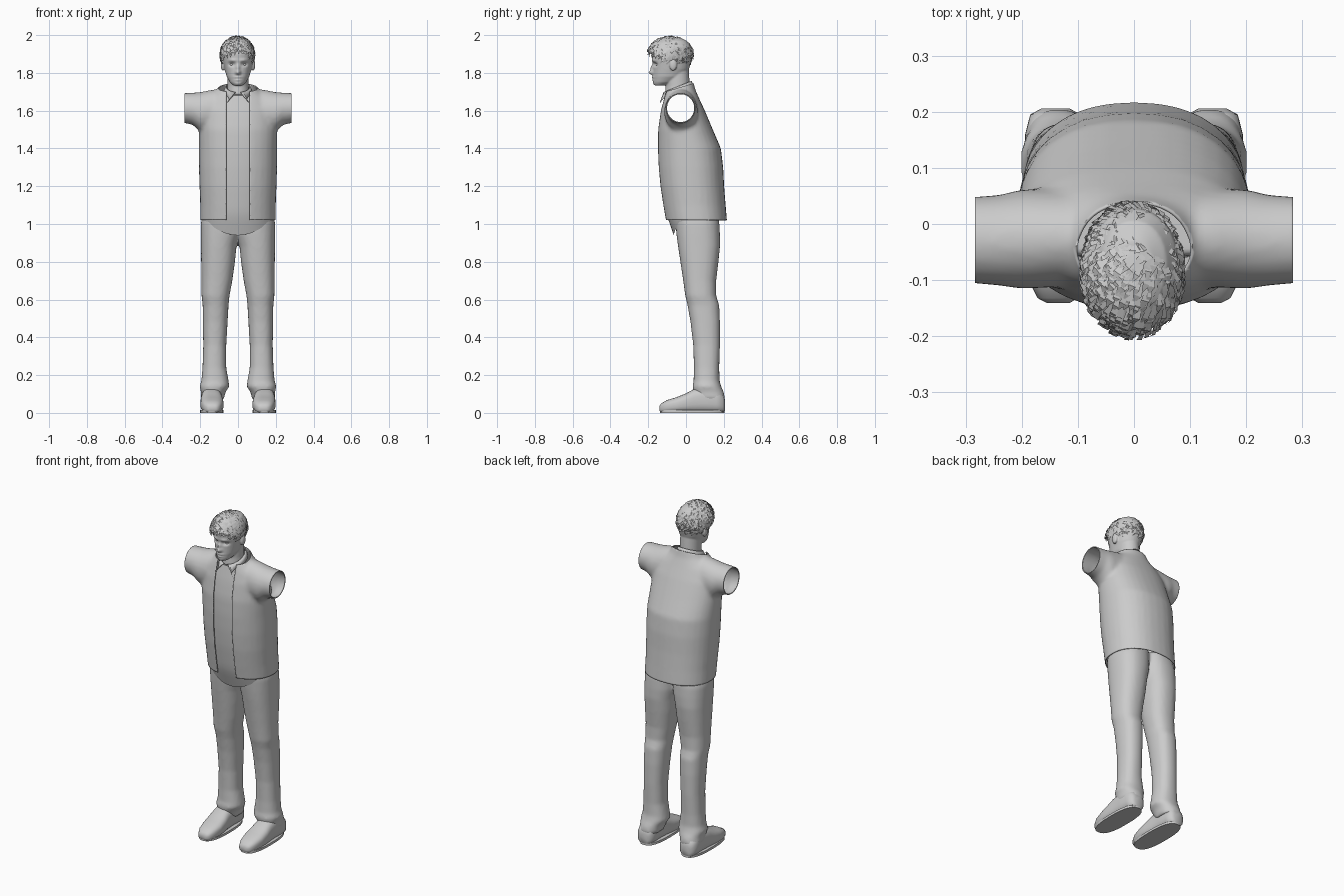
import bpy, bmesh, math, random
from mathutils import Vector, Matrix

random.seed(4)
cube = bpy.data.objects.get("Cube")
if cube:
    bpy.data.objects.remove(cube)

grey = bpy.data.materials.new("plain grey")
grey.use_nodes = True
grey.diffuse_color = (0.6, 0.6, 0.6, 1)
grey.node_tree.nodes["Principled BSDF"].inputs["Base Color"].default_value = (0.6, 0.6, 0.6, 1)


def loft(bm, axis, rings, power=2.0, n=32):
    """Closed body through rings of (position, u0, u1, v0, v1) along an axis."""
    loops = []
    for t, u0, u1, v0, v1 in rings:
        loop = []
        for i in range(n):
            a = math.tau * i / n
            c, s = math.cos(a), math.sin(a)
            u = math.copysign(abs(c) ** (2 / power), c) * (u1 - u0) / 2 + (u0 + u1) / 2
            v = math.copysign(abs(s) ** (2 / power), s) * (v1 - v0) / 2 + (v0 + v1) / 2
            p = [u, v]
            p.insert(axis, t)
            loop.append(bm.verts.new(p))
        loops.append(loop)
    for a, b in zip(loops, loops[1:]):
        for i in range(n):
            j = (i + 1) % n
            bm.faces.new((a[i], a[j], b[j], b[i]))
    bm.faces.new(loops[0])
    bm.faces.new(loops[-1])


def ball(bm, centre, radii):
    m = Matrix.Translation(centre) @ Matrix.Diagonal((*radii, 1))
    bmesh.ops.create_uvsphere(bm, u_segments=32, v_segments=20, radius=1, matrix=m)


def make(name, bm, angle=50, fix_normals=True):
    if fix_normals:
        bmesh.ops.recalc_face_normals(bm, faces=bm.faces)
    mesh = bpy.data.meshes.new(name)
    bm.to_mesh(mesh)
    bm.free()
    mesh.materials.append(grey)
    ob = bpy.data.objects.new(name, mesh)
    bpy.context.collection.objects.link(ob)
    bpy.ops.object.select_all(action='DESELECT')
    ob.select_set(True)
    bpy.context.view_layer.objects.active = ob
    bpy.ops.object.shade_smooth_by_angle(angle=math.radians(angle))
    return ob


def blend(bm, voxel, rounds):
    """Fuse overlapping bodies into one soft skin and return it for editing."""
    ob = make("blend", bm)
    r = ob.modifiers.new("fuse", 'REMESH')
    r.mode, r.voxel_size = 'VOXEL', voxel
    s = ob.modifiers.new("soften", 'SMOOTH')
    s.factor, s.iterations = 0.5, rounds
    mesh = bpy.data.meshes.new_from_object(ob.evaluated_get(bpy.context.evaluated_depsgraph_get()))
    out = bmesh.new()
    out.from_mesh(mesh)
    bpy.data.objects.remove(ob)
    bpy.data.meshes.remove(mesh)
    return out


def cut(bm, point, normal, clear=True):
    bmesh.ops.bisect_plane(bm, geom=bm.verts[:] + bm.edges[:] + bm.faces[:], dist=1e-5,
                           plane_co=point, plane_no=normal, clear_outer=clear)


# Jacket: torso and short sleeves, hollow, open at front, neck, hem and arms
TORSO = [(0.96, .20, -.10, .218), (1.02, .20, -.112, .217), (1.1, .20, -.126, .21),
         (1.2, .204, -.141, .202), (1.3, .207, -.15, .197), (1.4, .208, -.154, .185),
         (1.5, .208, -.152, .142), (1.6, .2, -.137, .1), (1.66, .17, -.122, .072),
         (1.71, .11, -.112, .05), (1.77, .075, -.10, .035)]
SLEEVE = [(.05, -.10, .06, 1.5, 1.71), (.13, -.112, .062, 1.48, 1.712),
          (.2, -.116, .062, 1.49, 1.698), (.24, -.11, .052, 1.525, 1.695),
          (.31, -.104, .047, 1.54, 1.692)]
bm = bmesh.new()
loft(bm, 2, [(z, -w, w, f, b) for z, w, f, b in TORSO], 2.25)
for side in (1, -1):
    loft(bm, 0, [(side * r[0], *r[1:]) for r in SLEEVE])
bm = blend(bm, .011, 5)
cut(bm, (0, 0, 1.02), (0, 0, -1))
cut(bm, (0, .04, 1.745), (0, -.3, 1))
for side in (1, -1):
    cut(bm, (side * .283, 0, 1.6), (side, 0, 0))
    cut(bm, (side * .062, 0, 0), (side, 0, 0), False)
strip = [f for f in bm.faces if abs(f.calc_center_median().x) < .062 and f.calc_center_median().y < -.04]
bmesh.ops.delete(bm, geom=strip, context='FACES')
jacket = make("jacket", bm)
rim = jacket.modifiers.new("cloth", 'SOLIDIFY')
rim.thickness, rim.offset = .005, -1


# Shirt front with a rounded hem
def chest(x, z):
    for a, b in zip(TORSO, TORSO[1:]):
        if z <= b[0]:
            break
    k = (z - a[0]) / (b[0] - a[0])
    w, f, r = (a[i] + (b[i] - a[i]) * k for i in (1, 2, 3))
    y = (f + r) / 2 - (r - f) / 2 * (1 - min(1, abs(x / w)) ** 2.25) ** (1 / 2.25)
    return y + .015 + max(0, 1.05 - z) * .15


bm = bmesh.new()
rows = []
for j in range(25):
    k = j / 24
    row = []
    for i in range(17):
        s = i / 8 - 1
        x = s * (.17 - .085 * k)
        hem = .94 + .075 * s * s
        z = hem + (1.68 - hem) * k
        row.append(bm.verts.new((x, chest(x, z), z)))
    rows.append(row)
for a, b in zip(rows, rows[1:]):
    for i in range(16):
        bm.faces.new((a[i], a[i + 1], b[i + 1], b[i]))
make("shirt_front", bm, fix_normals=False)

# Shirt collar: folded band round the neck with two pointed tips
bm = bmesh.new()
pairs = []
for i in range(33):
    s = i / 16 - 1
    a = math.pi / 2 + s * math.pi * .93
    c, d = math.cos(a), math.sin(a)
    tip = max(0, abs(s) - .75) * 4
    top = (.064 * c, -.045 + .075 * d, 1.728 + .03 * d)
    low = Vector((.078 * c, -.045 + .085 * d, 1.698 + .028 * d))
    low = low.lerp(Vector((math.copysign(.058, c), -.138, 1.645)), tip ** 1.5)
    pairs.append((bm.verts.new(top), bm.verts.new(low)))
for (a, b), (c, d) in zip(pairs, pairs[1:]):
    bm.faces.new((a, c, d, b))
collar = make("shirt_collar", bm)
collar.modifiers.new("cloth", 'SOLIDIFY').thickness = .005

# Trousers: two legs fused at the hips
LEG = [(1.07, -.02, .185, -.06, .165), (1.0, -.012, .197, -.056, .177), (.94, -.006, .197, -.05, .18),
       (.88, .008, .196, -.042, .18), (.8, .016, .195, -.03, .172), (.7, .03, .193, -.015, .16),
       (.62, .045, .193, -.004, .16), (.57, .05, .187, .008, .176), (.48, .055, .186, .024, .18),
       (.36, .062, .184, .038, .18), (.24, .062, .188, .042, .176), (.17, .05, .194, .04, .178),
       (.14, .046, .203, .034, .186), (.11, .066, .196, .04, .2), (.07, .075, .198, .06, .208)]
bm = bmesh.new()
for side in (1, -1):
    loft(bm, 2, [(r[0], *sorted((side * r[1], side * r[2])), *r[3:]) for r in LEG], 2.3)
make("trousers", blend(bm, .01, 4))

# Shoes with flat soles
SHOE = [(-.141, .115, .155, .012, .035), (-.132, .1, .172, .0, .05), (-.1, .085, .188, 0, .068),
        (-.05, .076, .198, 0, .083), (0, .078, .199, 0, .103), (.04, .084, .196, 0, .125),
        (.1, .086, .194, 0, .14), (.16, .086, .194, 0, .13), (.195, .095, .185, 0, .1),
        (.206, .115, .165, .012, .07)]
for side, word in ((1, "left"), (-1, "right")):
    bm = bmesh.new()
    loft(bm, 1, [(r[0], *sorted((side * r[1], side * r[2])), *r[3:]) for r in SHOE], 2.7)
    make(word + "_shoe", bm)
    bm = bmesh.new()
    loft(bm, 2, [(z, *sorted((side * .076, side * .2)), -.138, .205) for z in (0, .014)], 2.6)
    make(word + "_sole", bm)

# Head, neck and ears, then facial features pushed in and out
HEAD = [(1.734, -.025, .025, -.165, -.11), (1.75, -.043, .043, -.172, -.06), (1.78, -.06, .06, -.174, -.01),
        (1.82, -.071, .071, -.174, .016), (1.86, -.079, .079, -.178, .028), (1.9, -.084, .084, -.183, .032),
        (1.94, -.078, .078, -.176, .026), (1.97, -.058, .058, -.15, .005), (1.986, -.03, .03, -.115, -.03)]
bm = bmesh.new()
loft(bm, 2, HEAD, 2.15)
loft(bm, 2, [(1.685, -.06, .06, -.112, .022), (1.73, -.056, .056, -.108, .02), (1.82, -.056, .056, -.11, .015)])
for side in (1, -1):
    ball(bm, (side * .08, -.068, 1.842), (.011, .02, .031))
bm = blend(bm, .0042, 5)
FEATURES = [((0, -.176, 1.802), (.013, .03, .012), -.024), ((0, -.174, 1.826), (.01, .03, .017), -.013),
            ((.032, -.165, 1.845), (.018, .03, .011), .013), ((.03, -.168, 1.866), (.022, .03, .009), -.006),
            ((0, -.174, 1.777), (.021, .03, .006), -.007), ((0, -.174, 1.762), (.018, .03, .006), -.006),
            ((0, -.17, 1.743), (.022, .03, .011), -.005)]
for centre, size, depth in FEATURES:
    for side in ((1, -1) if centre[0] else (1,)):
        for v in bm.verts:
            d = [(v.co[i] - centre[i] * (side if i == 0 else 1)) / size[i] for i in range(3)]
            v.co.y += depth * math.exp(-sum(q * q for q in d))
make("head", bm, 70)
for side, word in ((1, "left"), (-1, "right")):
    bm = bmesh.new()
    ball(bm, (side * .032, -.147, 1.845), (.012, .012, .010))
    make(word + "_eye", bm)

# Hair: a cap cut along the hairline, covered by pointed locks from the crown
MID, SIZE = Vector((-.003, -.083, 1.896)), Vector((.089, .117, .094))
LINE, DOWN = Vector((0, -.2, 1.928)), Vector((0, -.135, -.23))
bm = bmesh.new()
ball(bm, MID, SIZE)
cut(bm, LINE, DOWN)
make("hair_cap", bm)


def on_scalp(p, lift):
    d = p - MID
    unit = Vector(d[i] / SIZE[i] for i in range(3)).normalized()
    q = MID + Vector(unit[i] * SIZE[i] for i in range(3)) * lift
    q.z = min(q.z, 2.0)
    return q


bm = bmesh.new()
CROWN = on_scalp(Vector((.055, -.015, 1.99)), 1)
count = 0
while count < 750:
    g = Vector(random.gauss(0, 1) for _ in range(3)).normalized()
    root = on_scalp(MID + Vector(g[i] * SIZE[i] for i in range(3)), 1)
    if (root - LINE).dot(DOWN) > -.001:
        continue
    count += 1
    out = (root - MID).normalized()
    flow = (root - CROWN).normalized() + Vector((-.2, -.35, -.15))
    flow += Vector(random.uniform(-.35, .35) for _ in range(3))
    flow = (flow - out * flow.dot(out)).normalized()
    across = flow.cross(out) * random.uniform(.004, .008)
    length = random.uniform(.028, .05)
    lift = random.uniform(1.03, 1.085)
    a = on_scalp(root, .99)
    m = on_scalp(root + flow * length * .55, lift)
    tip = on_scalp(root + flow * length, lift - .025)
    v = [bm.verts.new(p) for p in (a - across * .5, a + across * .5, m + across, m - across, tip)]
    bm.faces.new((v[0], v[1], v[2], v[3]))
    bm.faces.new((v[3], v[2], v[4]))
make("hair_locks", bm, 30, False)
